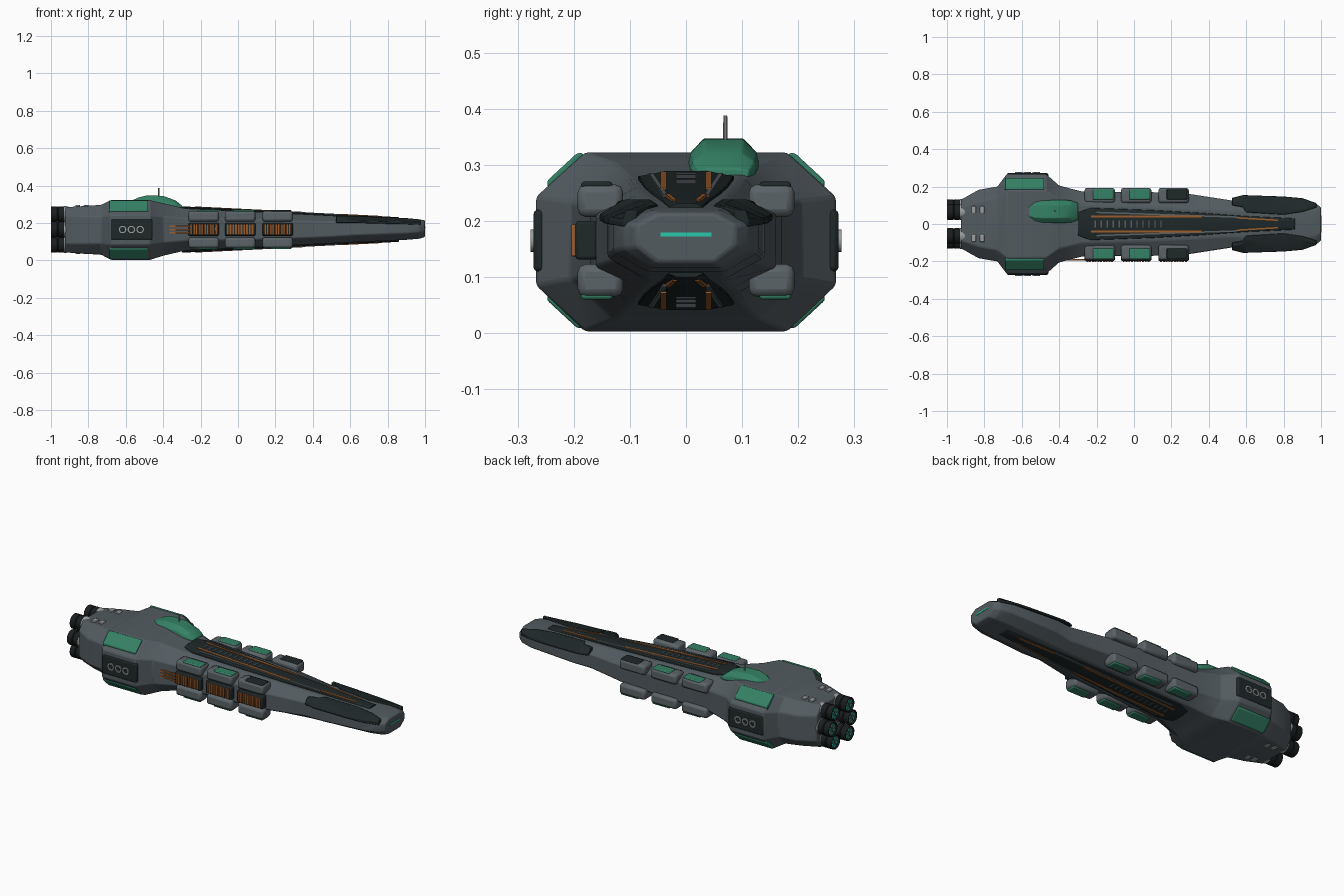
import bpy, bmesh, math
from mathutils import Matrix

if "Cube" in bpy.data.objects:
    bpy.data.objects.remove(bpy.data.objects["Cube"], do_unlink=True)

MID = 0.165  # height of the long axis
PARTS = []


def material(name, r, g, b):
    m = bpy.data.materials.new(name)
    m.use_nodes = True
    m.diffuse_color = (r, g, b, 1)
    m.node_tree.nodes["Principled BSDF"].inputs["Base Color"].default_value = (r, g, b, 1)
    return m


HULL = material("hull grey", .085, .105, .118)
POD = material("pod grey", .105, .125, .138)
DARK = material("dark panel", .014, .021, .022)
BLACK = material("engine black", .01, .013, .014)
GREEN = material("armour green", .035, .22, .13)
GLOW = material("glow green", .02, .58, .4)
ORANGE = material("copper orange", .34, .11, .025)
METAL = material("light metal", .33, .34, .35)


def finish(name, bm, mat, bevel=0, segments=2):
    bmesh.ops.recalc_face_normals(bm, faces=bm.faces)
    mesh = bpy.data.meshes.new(name)
    bm.to_mesh(mesh)
    bm.free()
    mesh.materials.append(mat)
    ob = bpy.data.objects.new(name, mesh)
    bpy.context.collection.objects.link(ob)
    if bevel:
        mod = ob.modifiers.new("soft edges", 'BEVEL')
        mod.width, mod.segments = bevel, segments
        mod.angle_limit = math.radians(20)
    PARTS.append(ob)
    return ob


def loft(name, rings, mat, bevel=0):
    """Skin matching rings of points and cap both ends."""
    bm = bmesh.new()
    loops = [[bm.verts.new(p) for p in ring] for ring in rings]
    n = len(loops[0])
    for a, b in zip(loops, loops[1:]):
        for i in range(n):
            bm.faces.new((a[i], a[(i + 1) % n], b[(i + 1) % n], b[i]))
    bm.faces.new(loops[0])
    bm.faces.new(loops[-1])
    return finish(name, bm, mat, bevel)


def box(name, x, y, z, mat, bevel=0):
    return loft(name, [[(a, y[0], z[0]), (a, y[1], z[0]), (a, y[1], z[1]), (a, y[0], z[1])]
                       for a in x], mat, bevel)


def lathe(name, profile, origin, mat, axis='X', closed=False, steps=24):
    """Turn (along, radius) points around an axis."""
    bm = bmesh.new()
    verts = [bm.verts.new((a, r, 0)) for a, r in profile]
    edges = [bm.edges.new(p) for p in zip(verts, verts[1:])]
    if closed:
        edges.append(bm.edges.new((verts[-1], verts[0])))
    bmesh.ops.spin(bm, geom=verts + edges, axis=(1, 0, 0), cent=(0, 0, 0),
                   angle=math.tau, steps=steps, use_duplicate=False)
    bmesh.ops.remove_doubles(bm, verts=bm.verts, dist=1e-5)
    turn = {'X': Matrix(), 'Y': Matrix.Rotation(math.pi / 2, 4, 'Z'),
            'Z': Matrix.Rotation(-math.pi / 2, 4, 'Y')}[axis]
    bm.transform(Matrix.Translation(origin) @ turn)
    return finish(name, bm, mat)


def flip(z, s):
    return MID + s * (z - MID)


# Main hull: octagonal sections (x, half width, flat half width, top, upper, lower, bottom)
SECTIONS = [
    (-.925, .13, .09, .284, .235, .09, .043), (-.83, .183, .12, .29, .235, .09, .036),
    (-.73, .2, .14, .297, .235, .09, .03), (-.68, .267, .18, .322, .243, .085, .003),
    (-.47, .267, .18, .322, .243, .085, .003), (-.4, .205, .13, .305, .235, .095, .025),
    (-.28, .174, .1, .277, .225, .105, .053), (.1, .17, .09, .259, .218, .112, .071),
    (.3, .16, .08, .249, .212, .118, .081), (.52, .126, .068, .238, .206, .128, .092),
    (.62, .14, .07, .233, .204, .135, .097), (.9, .13, .07, .222, .198, .145, .11),
    (.97, .112, .064, .219, .196, .15, .116), (1, .088, .05, .214, .193, .155, .125)]
loft("hull", [[(x, y, z) for y, z in ((t, zt), (w, su), (w, sl), (t, zb),
                                      (-t, zb), (-w, sl), (-w, su), (-t, zt))]
              for x, w, t, zt, su, sl, zb in SECTIONS], HULL, .006)
box("nose_light", (.99, 1.002), (-.045, .045), (.172, .179), GLOW)

# Dark shoulder plates on the nose (x, outer, inner, outer height, inner height)
for s in (1, -1):
    loft("nose_shoulder_plate", [
        [(x, s * o, zo - .012), (x, s * o, zo), (x, s * (i + .02), zi), (x, s * i, zi), (x, s * i, zi - .02)]
        for x, o, i, zo, zi in ((.525, .14, .1, .212, .236), (.58, .154, .09, .212, .238),
                                (.6, .154, .062, .212, .238), (.8, .147, .05, .207, .23),
                                (.9, .138, .065, .205, .226), (.975, .112, .088, .201, .219))], DARK, .003)


# Spine channels above and below the hull
def spine(x):
    return .276 - .05 * x


def rail(name, x, y, half, low, high, mat, s):
    loft(name, [[(a, b - half, flip(spine(a) + low, s)), (a, b + half, flip(spine(a) + low, s)),
                 (a, b + half, flip(spine(a) + high, s)), (a, b - half, flip(spine(a) + high, s))]
                for a, b in zip(x, y)], mat)


for s in (1, -1):
    loft("spine_channel", [
        [(x, k * w, flip(spine(x) + d, s)) for k, d in
         ((-1, -.045), (-1, -.008), (-.6, -.002), (.6, -.002), (1, -.008), (1, -.045))]
        for x, w in ((-.3, .062), (-.23, .086), (.1, .074), (.35, .06), (.6, .042), (.86, .03))], DARK, .002)
    for k in (1, -1):
        rail("spine_copper_rail", (-.23, .36), (k * .04, k * .04), .0055, -.012, .001, ORANGE, s)
        rail("nose_copper_rail", (.55, .77), (k * .033, k * .02), .004, -.01, 0, ORANGE, s)
        rail("spine_side_rail", (-.2, .55), (k * .062, k * .037), .004, -.02, -.001, POD, s)
    for i in range(12):
        a = -.21 + i * .032
        rail("spine_rung", (a, a + .006), (0, 0), .018, -.006, 0, POD, s)

# Cargo pods in four rows, with coloured lids
for i, x in enumerate((-.265, -.07, .13)):
    for sy in (1, -1):
        for s in (1, -1):
            def ys(a, b):
                return sy * a, sy * b

            def zs(a, b):
                return flip(a, s), flip(b, s)
            lid = DARK if i == 2 and s == 1 else GREEN
            box("cargo_pod", (x, x + .163), ys(.112, .193), zs(.207, .265), POD, .014)
            box("pod_lid", (x + .045, x + .155), ys(.131, .187), zs(.25, .27), lid, .005)
            box("pod_mount", (x + .03, x + .13), ys(.09, .16), zs(.19, .22), DARK)
    # Copper coil packs on the right flank
    box("coil_case", (x, x + .163), (-.197, -.157), (.131, .2), DARK, .006)
    for j in range(10):
        a = x + .01 + j * .0147
        box("coil_bar", (a, a + .0105), (-.204, -.19), (.137, .194), ORANGE, .002)
for z in (.147, .165, .183):
    box("feed_pipe", (-.385, -.25), (-.196, -.188), (z - .004, z + .004), ORANGE)

# Armour plates and side hatches on the broad section
for sy in (1, -1):
    for s in (1, -1):
        cross = ((.18, .312), (.184, .321), (.194, .321), (.247, .272), (.247, .262), (.24, .25))
        loft("armour_plate", [[(x, sy * y, flip(z, s)) for y, z in cross] for x in (-.69, -.48)], GREEN, .004)
    box("side_hatch", (-.68, -.458), (sy * .25, sy * .272), (.11, .22), DARK, .008)
    for x in (-.617, -.57, -.523):
        lathe("hatch_ring", [(-.005, .014), (.005, .014), (.005, .02), (-.005, .02)],
              (x, sy * .272, .165), METAL, 'Y', True)

# Bridge dome, offset to the left, and its aerial
loft("bridge_dome", [[(x, .067 + k * w, .268 if d < 0 else .285 + d * h) for k, d in
                      ((-.85, -1), (-1, .2), (-.92, .6), (-.55, 1), (.55, 1), (.92, .6), (1, .2), (.85, -1))]
                     for x, w, h in ((-.565, .042, .036), (-.53, .06, .052), (-.49, .064, .062),
                                     (-.4, .064, .06), (-.335, .059, .036), (-.3, .046, .008))], GREEN, .008)
lathe("aerial", [(0, 0), (0, .004), (.057, .0035), (.057, 0)], (-.424, .07, .331), METAL, 'Z', steps=10)

# Six engines with glowing, spoked nozzles
for sy in (1, -1):
    for y, z in ((.064, .083), (.09, MID), (.064, .247)):
        at = (0, sy * y, z)
        lathe("engine_bell", [(-.925, 0), (-.925, .037), (-.934, .042), (-.96, .042), (-.964, .039),
                              (-.968, .042), (-.997, .042), (-1, .04), (-1, .036), (-.984, .035),
                              (-.984, 0)], at, BLACK)
        lathe("engine_collar", [(-.9, 0), (-.9, .038), (-.92, .043), (-.93, .043), (-.93, 0)], at, METAL)
        lathe("engine_glow", [(-.98, 0), (-.98, .034), (-.99, .034), (-.992, 0)], at, GLOW)
        for k in range(3):
            spoke = box("engine_spoke", (-.995, -.985), (-.034, .034), (-.002, .002), POD)
            spoke.rotation_euler.x = k * math.pi / 3
            spoke.location = at
    # Small vents ahead of the engines
    for x in (-.87, -.825):
        for s in (1, -1):
            box("rear_vent", (x, x + .025), (sy * .058, sy * .095), (flip(.27, s), flip(.297, s)), METAL, .003)

# Smooth shading with crisp edges
bpy.ops.object.select_all(action='DESELECT')
for ob in PARTS:
    ob.select_set(True)
bpy.context.view_layer.objects.active = PARTS[0]
bpy.ops.object.shade_smooth_by_angle(angle=math.radians(25))
